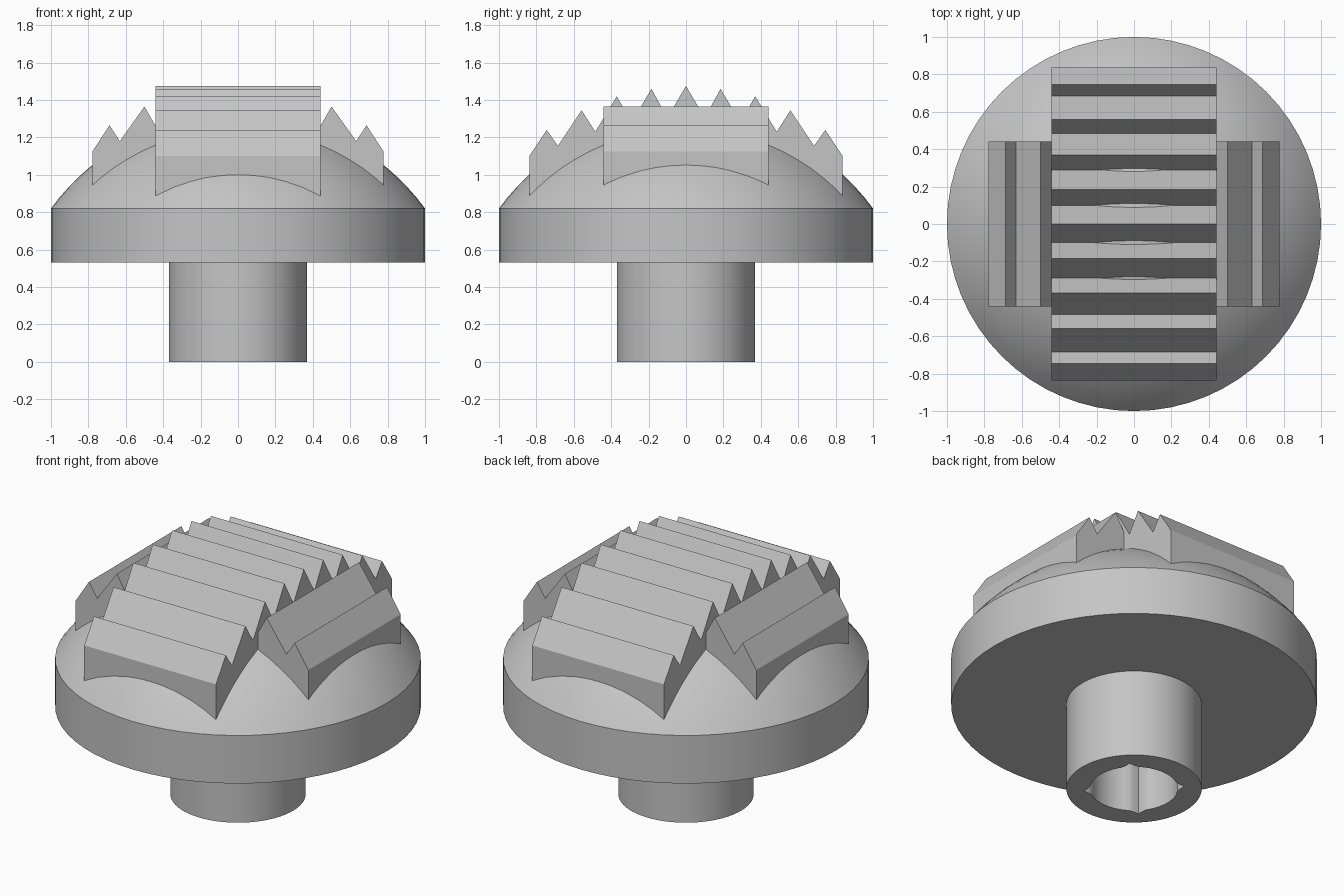
import bpy, bmesh, math

if "Cube" in bpy.data.objects:
    bpy.data.objects.remove(bpy.data.objects["Cube"], do_unlink=True)

SEGMENTS = 64

grey = bpy.data.materials.new("light_grey")
grey.use_nodes = True
COLOUR = (0.56, 0.56, 0.56, 1)
grey.diffuse_color = COLOUR
grey.node_tree.nodes["Principled BSDF"].inputs["Base Color"].default_value = COLOUR


def finish(name, bm, smooth=False):
    """Turn a bmesh into a named object with the grey material."""
    bmesh.ops.remove_doubles(bm, verts=bm.verts, dist=1e-5)
    bmesh.ops.recalc_face_normals(bm, faces=bm.faces)
    mesh = bpy.data.meshes.new(name)
    bm.to_mesh(mesh)
    bm.free()
    mesh.materials.append(grey)
    obj = bpy.data.objects.new(name, mesh)
    bpy.context.collection.objects.link(obj)
    if smooth:
        bpy.ops.object.select_all(action="DESELECT")
        obj.select_set(True)
        bpy.context.view_layer.objects.active = obj
        bpy.ops.object.shade_smooth_by_angle(angle=math.radians(30))
    return obj


def lathe(name, profile):
    """Revolve (radius, z) pairs; a radius may be a function of the angle."""
    bm = bmesh.new()
    rings = []
    for radius, z in profile:
        ring = []
        for i in range(SEGMENTS):
            a = math.tau * i / SEGMENTS
            r = radius(a) if callable(radius) else radius
            ring.append(bm.verts.new((r * math.cos(a), r * math.sin(a), z)))
        rings.append(ring)
    for low, high in zip(rings, rings[1:]):
        for i in range(SEGMENTS):
            j = (i + 1) % SEGMENTS
            bm.faces.new((low[i], low[j], high[j], high[i]))
    # close both ends
    bm.faces.new(rings[0])
    bm.faces.new(rings[-1])
    return finish(name, bm, smooth=True)


def extrude(name, outline, half_width, place):
    """Extrude a 2D outline across half_width; place maps (u, w, z) to space."""
    bm = bmesh.new()
    ends = [[bm.verts.new(place(u, w, z)) for u, z in outline]
            for w in (-half_width, half_width)]
    n = len(outline)
    for end in ends:
        bm.faces.new(end)
    for i in range(n):
        j = (i + 1) % n
        bm.faces.new((ends[0][i], ends[0][j], ends[1][j], ends[1][i]))
    return finish(name, bm)


# Domed head: straight rim under a spherical cap
CENTRE_Z, RIM_Z = 0.0885, 0.82
SPHERE_R = math.hypot(1, RIM_Z - CENTRE_Z)
start = math.asin(1 / SPHERE_R)
dome = []
for k in range(16):
    a = start * (1 - k / 16)
    dome.append((SPHERE_R * math.sin(a), CENTRE_Z + SPHERE_R * math.cos(a)))
lathe("domed_head", [(1, 0.53)] + dome)


# Hollow stem: round bore with four corner grooves
def bore(a):
    return max(0.24, 0.195 / max(abs(math.cos(a)), abs(math.sin(a))))


lathe("stem", [(bore, 0.5), (bore, 0), (0.37, 0), (0.37, 0.535)])

# Long toothed block running front to back
half = [(0, 1.475), (0.1, 1.305), (0.185, 1.46), (0.29, 1.28), (0.37, 1.42),
        (0.485, 1.23), (0.558, 1.345), (0.685, 1.155), (0.745, 1.24),
        (0.838, 1.1), (0.838, 0.8)]
outline = [(-u, z) for u, z in reversed(half[1:])] + half
extrude("long_toothed_block", outline, 0.44, lambda u, w, z: (w, u, z))

# Short toothed blocks on each side
side = [(0.4, 0.8), (0.4, 1.19), (0.5, 1.365), (0.632, 1.18), (0.687, 1.265),
        (0.778, 1.125), (0.778, 0.8)]
for name, s in (("left", 1), ("right", -1)):
    extrude(name + "_toothed_block", side, 0.44, lambda u, w, z: (s * u, w, z))
